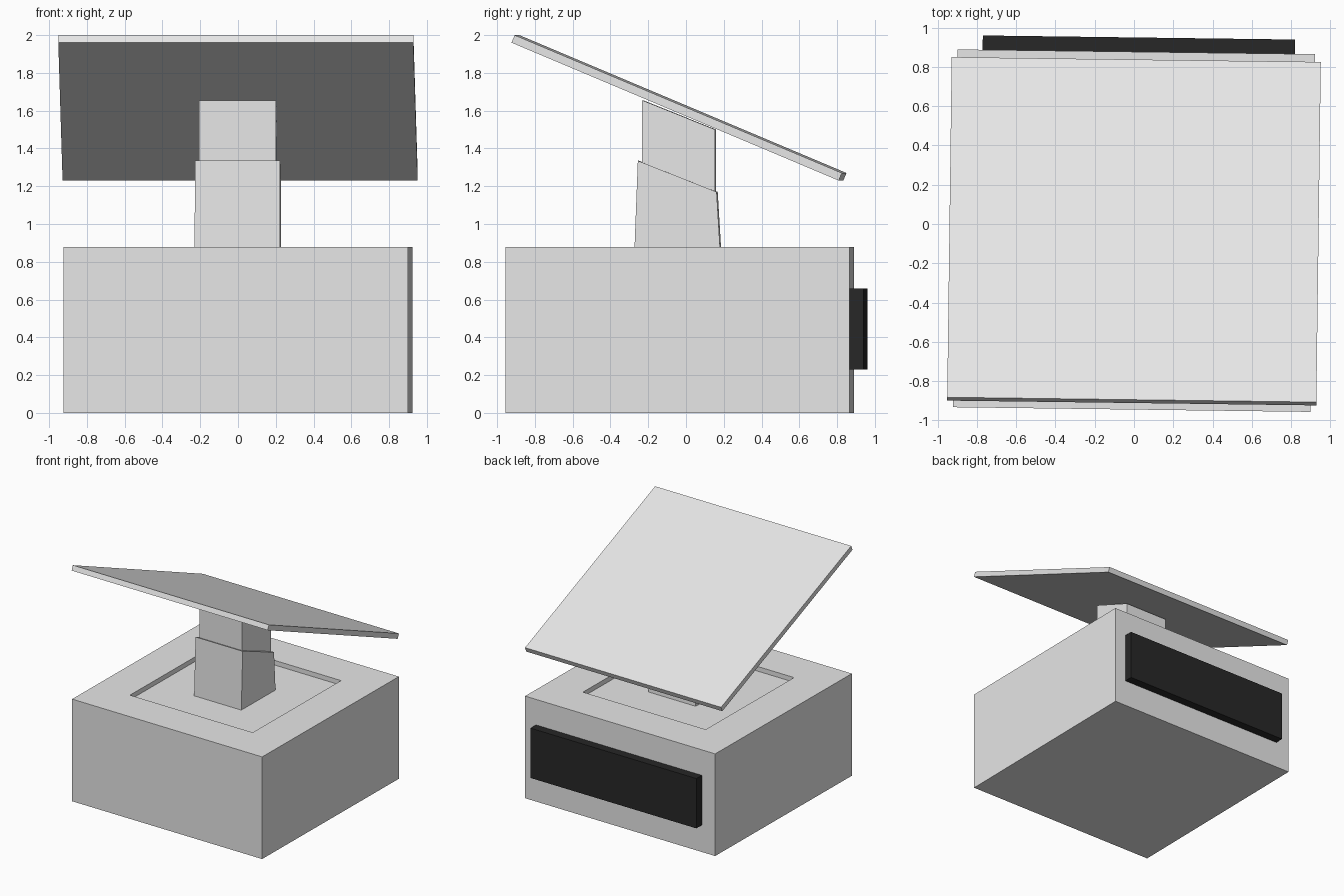
import bpy
import bmesh
import math
from mathutils import Matrix, Vector

default = bpy.data.objects.get("Cube")
if default:
    bpy.data.objects.remove(default, do_unlink=True)

# The whole model stands slightly turned about its vertical axis
PLACE = Matrix.Translation((0, -0.034, 0)) @ Matrix.Rotation(math.radians(-0.75), 4, 'Z')


def material(name, value):
    mat = bpy.data.materials.new(name)
    mat.use_nodes = True
    colour = (value, value, value, 1)
    mat.diffuse_color = colour
    mat.node_tree.nodes["Principled BSDF"].inputs["Base Color"].default_value = colour
    return mat


light_grey = material("light grey", 0.8)
black = material("black", 0.02)


def finish(name, bm, mat):
    bmesh.ops.recalc_face_normals(bm, faces=bm.faces)
    mesh = bpy.data.meshes.new(name)
    bm.to_mesh(mesh)
    bm.free()
    mesh.materials.append(mat)
    obj = bpy.data.objects.new(name, mesh)
    obj.matrix_world = PLACE
    bpy.context.collection.objects.link(obj)
    return obj


def box(size, centre, tilt=0):
    bm = bmesh.new()
    matrix = (Matrix.Translation(centre) @ Matrix.Rotation(tilt, 4, 'X')
              @ Matrix.Diagonal((*size, 1)))
    bmesh.ops.create_cube(bm, size=1, matrix=matrix)
    return bm


def side_profile(points, half_width):
    """Extrude a (y, z) outline across the x axis."""
    bm = bmesh.new()
    face = bm.faces.new([bm.verts.new((-half_width, y, z)) for y, z in points])
    result = bmesh.ops.extrude_face_region(bm, geom=[face])
    verts = [g for g in result["geom"] if isinstance(g, bmesh.types.BMVert)]
    bmesh.ops.translate(bm, verts=verts, vec=(2 * half_width, 0, 0))
    return bm


# Base block with a shallow square recess in its top
bm = box((1.822, 1.822, 0.877), (0, 0, 0.4385))
top = max(bm.faces, key=lambda f: f.calc_center_median().z)
bmesh.ops.inset_individual(bm, faces=[top], thickness=0.456)
floor = bmesh.ops.extrude_discrete_faces(bm, faces=[top])["faces"][0]
bmesh.ops.translate(bm, verts=floor.verts, vec=Vector((0, 0, -0.04)))
finish("base_block", bm, light_grey)

# Dark plate on the back of the base
finish("back_plate", box((1.59, 0.08, 0.428), (0.012, 0.944, 0.444)), black)

# Two-stage post, each stage cut on a slant
finish("lower_post", side_profile(
    [(-0.237, 0.837), (0.219, 0.837), (0.199, 1.17), (-0.218, 1.335)], 0.226), light_grey)
finish("upper_post", side_profile(
    [(-0.195, 1.1), (0.191, 1.1), (0.191, 1.5), (-0.195, 1.655)], 0.204), light_grey)

# Tilted square panel
finish("tilted_panel", box((1.88, 1.88, 0.0434), (0, -0.003, 1.615),
                           math.radians(-22.85)), light_grey)
